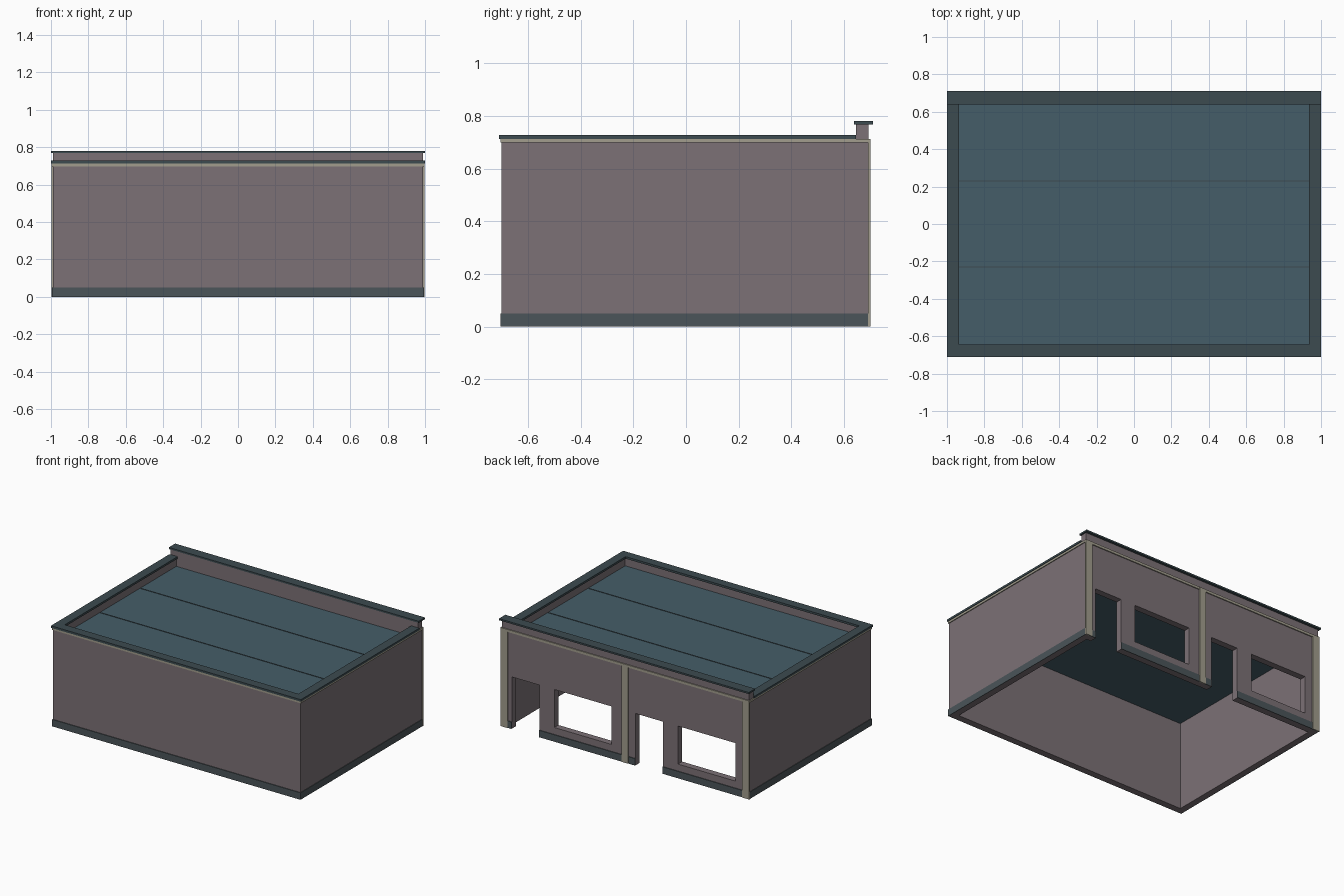
import bpy, bmesh

if "Cube" in bpy.data.objects:
    bpy.data.objects.remove(bpy.data.objects["Cube"])


def material(name, rgb):
    m = bpy.data.materials.new(name)
    m.diffuse_color = (*rgb, 1)
    m.use_nodes = True
    m.node_tree.nodes["Principled BSDF"].inputs["Base Color"].default_value = m.diffuse_color
    return m


WALL = material("plaster", (0.20, 0.165, 0.18))
TRIM = material("pale_trim", (0.36, 0.34, 0.27))
BASE = material("dark_base", (0.07, 0.09, 0.10))
CAP = material("coping", (0.045, 0.07, 0.08))
ROOF = material("roofing", (0.06, 0.11, 0.14))


def extrude(name, points, z0, z1, mat):
    """Extrude a plan outline from z0 to z1."""
    bm = bmesh.new()
    face = bm.faces.new([bm.verts.new((x, y, z0)) for x, y in points])
    top = bmesh.ops.extrude_face_region(bm, geom=[face])["geom"]
    bmesh.ops.translate(bm, vec=(0, 0, z1 - z0),
                        verts=[v for v in top if isinstance(v, bmesh.types.BMVert)])
    bmesh.ops.recalc_face_normals(bm, faces=bm.faces)
    me = bpy.data.meshes.new(name)
    bm.to_mesh(me)
    bm.free()
    ob = bpy.data.objects.new(name, me)
    bpy.context.collection.objects.link(ob)
    me.materials.append(mat)
    return ob


def box(name, x0, x1, y0, y1, z0, z1, mat):
    return extrude(name, [(x0, y0), (x1, y0), (x1, y1), (x0, y1)], z0, z1, mat)


def u_ring(name, x, y, t, end, z0, z1, mat):
    """Strip of thickness t along both sides and the front, open at the back."""
    return extrude(name, [(-x, end), (-x, -y), (x, -y), (x, end),
                          (x - t, end), (x - t, t - y), (t - x, t - y), (t - x, end)],
                   z0, z1, mat)


# Blank side and front walls
u_ring("side_walls", 0.99, 0.70, 0.045, 0.645, 0, 0.713, WALL)

# Shop facade with a door and a window in each bay
facade = box("facade_wall", -0.99, 0.99, 0.645, 0.692, 0, 0.768, WALL)
bays = (0.99, 0.0)
for b in bays:
    for a, c, z0, z1 in ((0.08, 0.30, -0.1, 0.375), (0.42, 0.88, 0.10, 0.375)):
        cutter = box("opening_cutter", b - c, b - a, 0.6, 0.75, z0, z1, WALL)
        mod = facade.modifiers.new("opening", "BOOLEAN")
        mod.operation, mod.object, mod.solver = "DIFFERENCE", cutter, "EXACT"
        bpy.context.view_layer.objects.active = facade
        bpy.ops.object.modifier_apply(modifier=mod.name)
        bpy.data.objects.remove(cutter)

# Base course, broken at the doors and pilasters
u_ring("base_course", 0.994, 0.705, 0.007, 0.692, 0, 0.05, BASE)
for b in bays:
    box("facade_base_short", b - 0.08, b - 0.02, 0.690, 0.697, 0, 0.05, BASE)
    box("facade_base_long", b - 0.97, b - 0.30, 0.690, 0.697, 0, 0.05, BASE)

# Pale pilasters and cornice band
for x0, x1 in ((-0.996, -0.94), (-0.026, 0.026), (0.94, 0.996)):
    box("pilaster", x0, x1, 0.690, 0.70, 0, 0.713, TRIM)
box("facade_band", -0.94, 0.94, 0.690, 0.699, 0.695, 0.713, TRIM)
u_ring("cornice_band", 0.996, 0.705, 0.008, 0.692, 0.698, 0.713, TRIM)

# Parapet copings
u_ring("low_coping", 1.0, 0.71, 0.065, 0.645, 0.713, 0.728, CAP)
box("facade_coping", -1.0, 1.0, 0.638, 0.71, 0.768, 0.78, CAP)

# Sunken roof with two seams
box("roof_deck", -0.945, 0.945, -0.655, 0.645, 0.64, 0.655, ROOF)
for y in (-0.23, 0.23):
    box("roof_seam", -0.94, 0.94, y - 0.003, y + 0.003, 0.654, 0.658, CAP)
